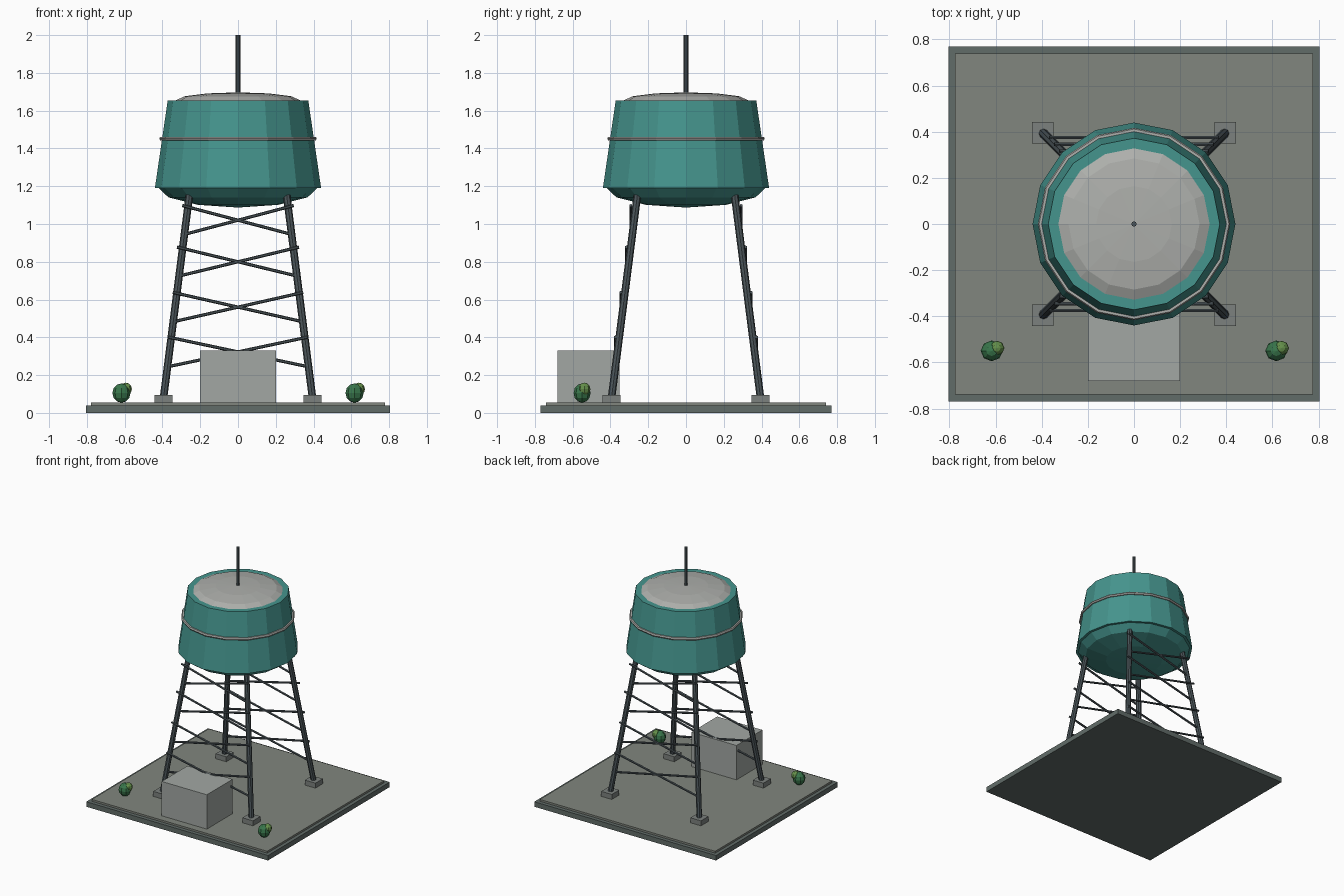
import bpy, bmesh, math
from mathutils import Vector, Matrix

if "Cube" in bpy.data.objects:
    bpy.data.objects.remove(bpy.data.objects["Cube"])


def mat(name, r, g, b):
    m = bpy.data.materials.new(name)
    m.diffuse_color = (r, g, b, 1)
    m.use_nodes = True
    m.node_tree.nodes["Principled BSDF"].inputs["Base Color"].default_value = m.diffuse_color
    return m


TEAL = mat("teal_paint", 0.06, 0.30, 0.27)
STEEL = mat("dark_steel", 0.07, 0.09, 0.10)
SLAB = mat("slab_edge", 0.12, 0.15, 0.14)
PAVE = mat("paving", 0.22, 0.24, 0.21)
FOOT = mat("footing", 0.20, 0.22, 0.21)
PALE = mat("pale_concrete", 0.36, 0.39, 0.37)
ROOF = mat("pale_roof", 0.42, 0.43, 0.41)
LEAF = mat("leaf_dark", 0.04, 0.18, 0.07)
LEAF2 = mat("leaf_light", 0.13, 0.28, 0.07)


def finish(name, bm, m):
    bmesh.ops.recalc_face_normals(bm, faces=bm.faces[:])
    me = bpy.data.meshes.new(name)
    bm.to_mesh(me)
    bm.free()
    me.materials.append(m)
    ob = bpy.data.objects.new(name, me)
    bpy.context.collection.objects.link(ob)
    return ob


def box(name, lo, hi, m):
    lo, hi = Vector(lo), Vector(hi)
    bm = bmesh.new()
    bmesh.ops.create_cube(bm, size=1, matrix=Matrix.Translation((lo + hi) / 2) @ Matrix.Diagonal((*(hi - lo), 1)))
    return finish(name, bm, m)


def rod(name, a, b, r, m, sides=8, r2=None):
    a, b = Vector(a), Vector(b)
    rot = (b - a).to_track_quat('Z', 'Y').to_matrix().to_4x4()
    bm = bmesh.new()
    bmesh.ops.create_cone(bm, cap_ends=True, segments=sides, radius1=r, radius2=r if r2 is None else r2,
                          depth=(b - a).length, matrix=Matrix.Translation((a + b) / 2) @ rot)
    return finish(name, bm, m)


def ball(name, c, size, m, seg, rings):
    bm = bmesh.new()
    bmesh.ops.create_uvsphere(bm, u_segments=seg, v_segments=rings, radius=1,
                              matrix=Matrix.Translation(c) @ Matrix.Diagonal((*size, 1)))
    return finish(name, bm, m)


# ground slab and paving
box("base_slab", (-0.805, -0.77, 0), (0.805, 0.77, 0.04), SLAB)
box("paving", (-0.777, -0.74, 0.04), (0.777, 0.74, 0.055), PAVE)

# legs on footings
for sx in (-1, 1):
    for sy in (-1, 1):
        box("footing", (sx * 0.395 - 0.047, sy * 0.395 - 0.047, 0.05),
            (sx * 0.395 + 0.047, sy * 0.395 + 0.047, 0.095), FOOT)
        rod("leg", (sx * 0.393, sy * 0.393, 0.09), (sx * 0.257, sy * 0.257, 1.155), 0.02, STEEL)

# crossed braces on front and back
for z, x, y in ((1.02, 0.295, 0.292), (0.80, 0.323, 0.316), (0.56, 0.345, 0.346), (0.323, 0.368, 0.375)):
    for sy in (-1, 1):
        for s in (-1, 1):
            rod("brace", (-x, sy * y, z - s * 0.078), (x, sy * y, z + s * 0.078), 0.0085, STEEL, 6)

# tank body, bowl and roof
rod("tank_body", (0, 0, 1.19), (0, 0, 1.655), 0.44, TEAL, 16, 0.372)
ball("tank_bowl", (0, 0, 1.195), (0.425, 0.425, 0.108), TEAL, 16, 6)
ball("tank_roof", (0, 0, 1.655), (0.328, 0.328, 0.042), ROOF, 16, 6)

# band around the tank
bpy.ops.mesh.primitive_torus_add(major_segments=16, minor_segments=6, major_radius=0.406,
                                 minor_radius=0.011, location=(0, 0, 1.452))
band = bpy.context.object
band.name = "tank_band"
band.data.materials.append(ROOF)
band.data.polygons.foreach_set("use_smooth", [False] * len(band.data.polygons))

# antenna
rod("antenna", (0, 0, 1.68), (0, 0, 2.0), 0.012, STEEL)

# pump house
box("pump_house", (-0.2, -0.68, 0.055), (0.2, -0.353, 0.33), PALE)

# shrubs
for x in (-0.617, 0.617):
    ball("shrub", (x, -0.55, 0.105), (0.048, 0.045, 0.051), LEAF, 8, 6)
    ball("shrub_top", (x + 0.023, -0.538, 0.126), (0.032, 0.032, 0.034), LEAF2, 8, 6)
